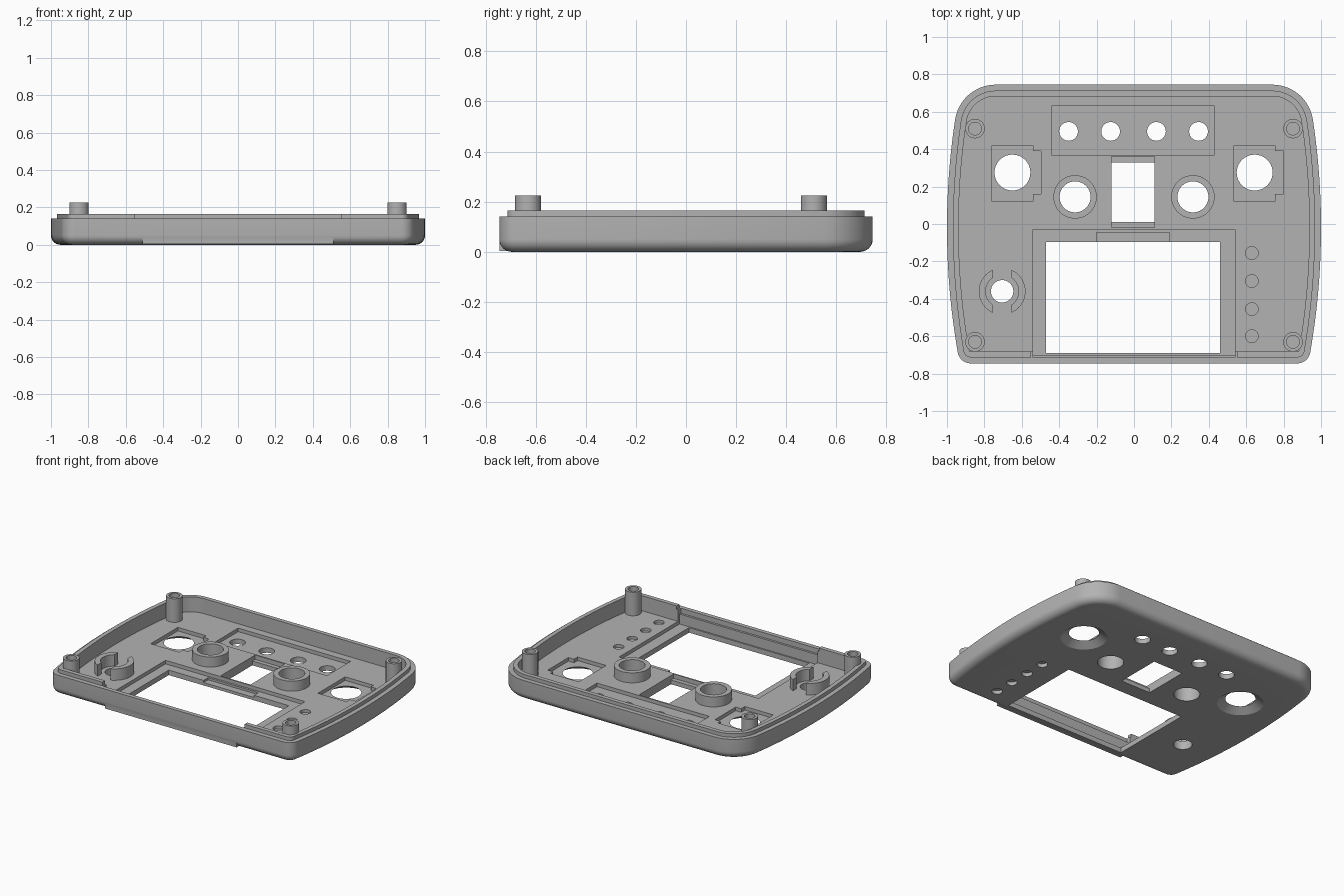
import bpy, bmesh, math

if "Cube" in bpy.data.objects:
    bpy.data.objects.remove(bpy.data.objects["Cube"])

grey = bpy.data.materials.new("grey plastic")
grey.diffuse_color = (0.45, 0.45, 0.45, 1)
grey.use_nodes = True
grey.node_tree.nodes["Principled BSDF"].inputs["Base Color"].default_value = grey.diffuse_color
FLOOR, POCKET = 0.06, 0.035


def make(name, rings, closed=False):
    """Skin a stack of equal-length rings; closed joins last to first, else caps the ends."""
    bm = bmesh.new()
    loops = [[bm.verts.new(p) for p in r] for r in rings]
    n = len(loops[0])
    pairs = list(zip(loops, loops[1:])) + ([(loops[-1], loops[0])] if closed else [])
    for a, b in pairs:
        for i in range(n):
            j = (i + 1) % n
            bm.faces.new((a[i], a[j], b[j], b[i]))
    if not closed:
        bm.faces.new(loops[0][::-1])
        bm.faces.new(loops[-1])
    bmesh.ops.recalc_face_normals(bm, faces=bm.faces[:])
    mesh = bpy.data.meshes.new(name)
    bm.to_mesh(mesh)
    bm.free()
    ob = bpy.data.objects.new(name, mesh)
    bpy.context.collection.objects.link(ob)
    mesh.materials.append(grey)
    return ob


def circle(x, y, z, r, n=40):
    return [(x + r * math.cos(2 * math.pi * i / n), y + r * math.sin(2 * math.pi * i / n), z)
            for i in range(n)]


def rod(name, x, y, z0, z1, r0, r1=None):
    return make(name, [circle(x, y, z0, r0), circle(x, y, z1, r1 or r0)])


def box(name, x0, x1, y0, y1, z0, z1):
    return make(name, [[(x0, y0, z), (x1, y0, z), (x1, y1, z), (x0, y1, z)] for z in (z0, z1)])


def tube(name, x, y, z0, z1, ro, ri):
    return make(name, [circle(x, y, z0, ro), circle(x, y, z1, ro),
                       circle(x, y, z1, ri), circle(x, y, z0, ri)], closed=True)


def outline(d, z):
    """Case outline inset by d: bowed sides, large rear corners, small front corners."""
    R, cy = 3.88, -0.02
    cx = 1 - R

    def corner(s, r0):
        r = max(r0 - d, 0.006)
        y = s * (0.745 - d - r)
        x = cx + math.sqrt((R - d - r) ** 2 - (y - cy) ** 2)
        a = math.atan2(y - cy, x - cx)
        angles = [a + (s * math.pi / 2 - a) * i / 12 for i in range(13)]
        return a, [(x + r * math.cos(t), y + r * math.sin(t), z) for t in angles]

    a0, low = corner(-1, 0.07)
    a1, high = corner(1, 0.22)
    side = [(cx + (R - d) * math.cos(t), cy + (R - d) * math.sin(t), z)
            for t in [a0 + (a1 - a0) * i / 16 for i in range(1, 16)]]
    half = low[::-1] + side + high
    return half + [(-x, y, z) for x, y, z in half[::-1]]


def boolean(target, tool, operation='DIFFERENCE'):
    m = target.modifiers.new("cut", 'BOOLEAN')
    m.operation, m.solver, m.object = operation, 'EXACT', tool
    bpy.context.view_layer.objects.active = target
    bpy.ops.object.modifier_apply(modifier=m.name)
    bpy.data.objects.remove(tool)


# Tray: rounded lower edge, wall, stepped lip and inner floor
F = 0.05
rings = [outline(F - F * math.sin(t), F - F * math.cos(t))
         for t in [math.pi / 2 * i / 8 for i in range(9)]]
rings += [outline(d, z) for d, z in
          ((0, 0.14), (0.032, 0.14), (0.032, 0.165), (0.062, 0.165), (0.062, FLOOR))]
shell = make("case_shell", rings)

# Square front edge below the screen
boolean(shell, box("front_edge", -0.51, 0.51, -0.744, -0.66, 0.004, 0.055), 'UNION')

cut = lambda tool: boolean(shell, tool)
# Lip gap and thinned wall in front of the screen
cut(box("lip_gap", -0.55, 0.55, -0.8, -0.67, 0.14, 0.3))
cut(box("wall_step", -0.54, 0.54, -0.715, -0.6, 0.105, 0.3))
# Screen pocket, cable notch and window
cut(box("screen_pocket", -0.54, 0.54, -0.70, -0.03, POCKET, 0.3))
cut(box("cable_notch", -0.20, 0.19, -0.12, -0.045, 0.02, 0.3))
cut(box("screen_window", -0.47, 0.46, -0.69, -0.095, -0.1, 0.3))
# Switch slot with end ledges
cut(box("slot_ledge", -0.12, 0.11, -0.02, 0.36, 0.03, 0.3))
cut(box("slot_hole", -0.12, 0.11, 0.01, 0.33, -0.1, 0.3))
# Row of button holes in a shared pocket
cut(box("button_pocket", -0.44, 0.43, 0.37, 0.63, POCKET, 0.3))
for x in (-0.35, -0.125, 0.12, 0.345):
    cut(rod("button_hole", x, 0.495, -0.1, 0.3, 0.05))
# Stick openings: stepped pocket above, cone below
for x in (-0.65, 0.645):
    cut(box("stick_pocket", x - 0.11, x + 0.11, 0.12, 0.42, POCKET, 0.3))
    cut(box("stick_notch", x + 0.10, x + 0.153, 0.16, 0.39, POCKET, 0.3))
    cut(rod("stick_cone", x, 0.275, -0.001, POCKET + 0.002, 0.15, 0.093))
    cut(rod("stick_hole", x, 0.275, 0.01, 0.3, 0.093))
# Holes under the collars and the dial
for x in (-0.315, 0.315):
    cut(rod("collar_hole", x, 0.145, -0.1, 0.3, 0.083))
cut(rod("dial_hole", -0.705, -0.36, -0.1, 0.3, 0.06))
# Indicator pits on both faces
for y in (-0.155, -0.305, -0.455, -0.60):
    cut(rod("pit_top", 0.63, y, 0.04, 0.3, 0.034))
    cut(rod("pit_below", 0.63, y, -0.1, 0.025, 0.034))

# Raised collars, screw posts and slotted dial socket
parts = [shell]
for side, s in (("left", -1), ("right", 1)):
    parts.append(tube(side + "_collar", s * 0.315, 0.145, 0.04, 0.13, 0.116, 0.083))
    for end, y in (("rear", 0.51), ("front", -0.63)):
        post = rod(f"{end}_{side}_post", s * 0.85, y, 0.04, 0.225, 0.052)
        boolean(post, rod("screw_hole", s * 0.85, y, 0.08, 0.3, 0.034))
        parts.append(post)
socket = tube("dial_socket", -0.705, -0.36, 0.04, 0.14, 0.125, 0.088)
boolean(socket, box("socket_slot", -0.755, -0.655, -0.6, -0.1, FLOOR, 0.3))
parts.append(socket)

# Smooth curves, crisp edges
for ob in parts:
    bpy.ops.object.select_all(action='DESELECT')
    ob.select_set(True)
    bpy.context.view_layer.objects.active = ob
    bpy.ops.object.shade_smooth_by_angle(angle=math.radians(30))
